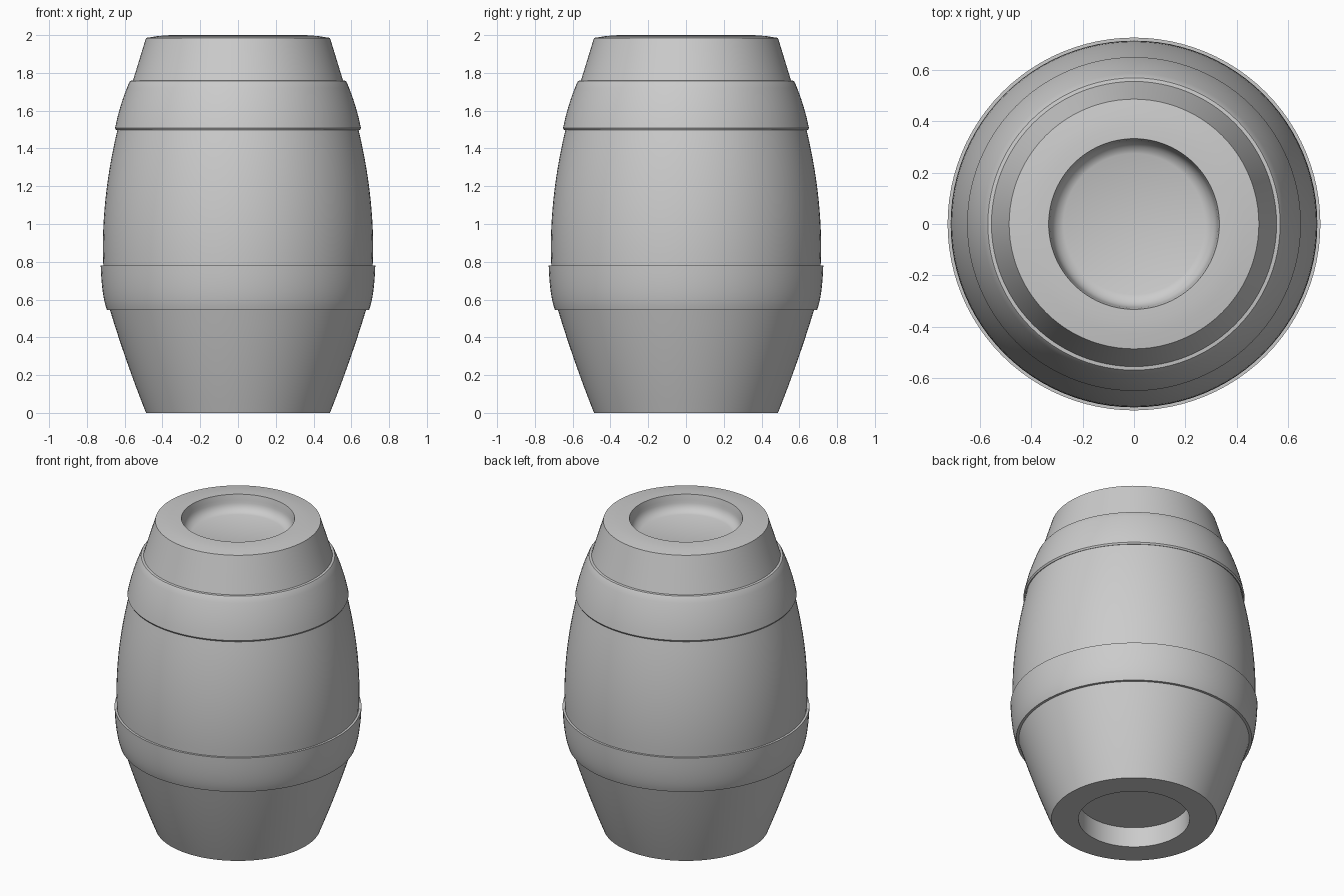
import bpy, bmesh, math

if "Cube" in bpy.data.objects:
    bpy.data.objects.remove(bpy.data.objects["Cube"])

SEGMENTS = 96


def arc(a, m, b, steps=8):
    """Smooth curve through three (radius, height) points."""
    pts = []
    for i in range(steps + 1):
        t = i / steps
        wa, wm, wb = (1 - t) * (1 - 2 * t), 4 * t * (1 - t), t * (2 * t - 1)
        pts.append((wa * a[0] + wm * m[0] + wb * b[0],
                    wa * a[1] + wm * m[1] + wb * b[1]))
    return pts


def lathe(name, profile):
    """Spin a (radius, height) profile around z."""
    bm = bmesh.new()
    verts = [bm.verts.new((r, 0, z)) for r, z in profile]
    edges = [bm.edges.new(pair) for pair in zip(verts, verts[1:])]
    bmesh.ops.spin(bm, geom=verts + edges, cent=(0, 0, 0), axis=(0, 0, 1),
                   angle=math.tau, steps=SEGMENTS)
    bmesh.ops.remove_doubles(bm, verts=bm.verts, dist=1e-5)
    bmesh.ops.recalc_face_normals(bm, faces=bm.faces)
    mesh = bpy.data.meshes.new(name)
    bm.to_mesh(mesh)
    bm.free()
    obj = bpy.data.objects.new(name, mesh)
    bpy.context.collection.objects.link(obj)
    bpy.context.view_layer.objects.active = obj
    obj.select_set(True)
    bpy.ops.object.shade_smooth_by_angle(angle=math.radians(35))
    obj.select_set(False)
    return obj


# Bottom recess and foot
foot = [(0, 0.13), (0.327, 0.13), (0.327, 0), (0.487, 0)]
# Lower staves, lower hoop, bulging middle, upper hoop, neck
lower_staves = arc((0.487, 0), (0.588, 0.27), (0.678, 0.545))[1:]
lower_hoop = arc((0.694, 0.545), (0.716, 0.64), (0.727, 0.78))
middle = arc((0.713, 0.78), (0.702, 1.13), (0.638, 1.50), 14)
upper_hoop = [(0.645, 1.497)] + arc((0.651, 1.507), (0.62, 1.63), (0.576, 1.75)) + [(0.570, 1.758)]
neck = [(0.556, 1.76), (0.487, 1.985)]
# Slightly crowned lid with a dished recess
lid = [(0.43, 1.994), (0.38, 1.999), (0.333, 2.0)]
dish = arc((0.326, 1.965), (0.312, 1.92), (0.275, 1.895), 6) + [(0, 1.89)]

lathe("barrel", foot + lower_staves + lower_hoop + middle + upper_hoop + neck + lid + dish)
